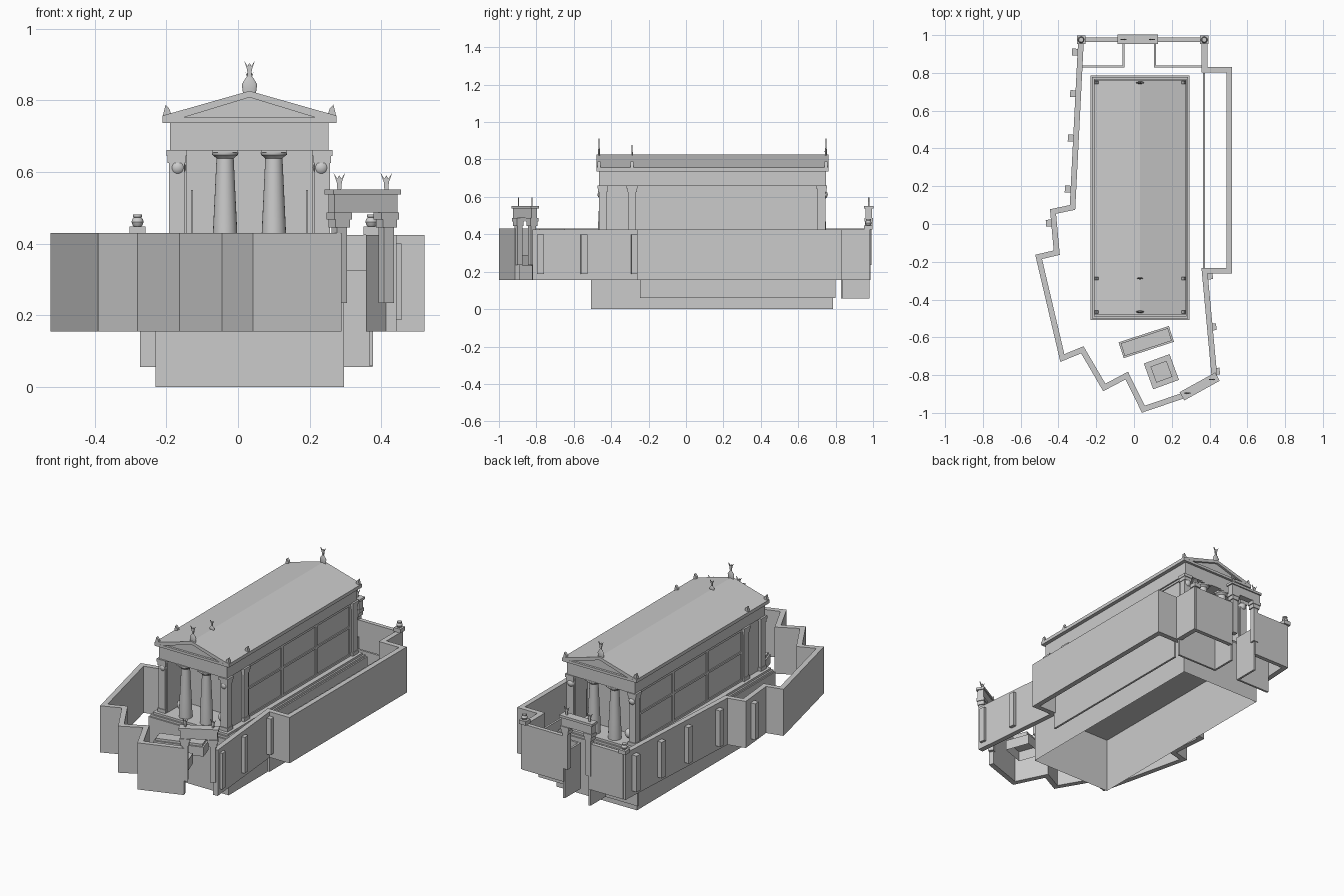
import bpy, bmesh, math
from mathutils import Vector, Matrix

if "Cube" in bpy.data.objects:
    bpy.data.objects.remove(bpy.data.objects["Cube"])

CX = 0.032      # temple axis
FLOOR = 0.35    # temple floor height


def finish(name, bm, smooth=False):
    bmesh.ops.recalc_face_normals(bm, faces=bm.faces)
    me = bpy.data.meshes.new(name)
    bm.to_mesh(me)
    bm.free()
    ob = bpy.data.objects.new(name, me)
    bpy.context.collection.objects.link(ob)
    if smooth:
        bpy.ops.object.select_all(action='DESELECT')
        ob.select_set(True)
        bpy.context.view_layer.objects.active = ob
        bpy.ops.object.shade_smooth_by_angle(angle=math.radians(35))
    return ob


def box(name, x0, x1, y0, y1, z0, z1, open_bottom=False):
    bm = bmesh.new()
    m = Matrix.Translation(((x0 + x1) / 2, (y0 + y1) / 2, (z0 + z1) / 2)) @ Matrix.Diagonal((x1 - x0, y1 - y0, z1 - z0, 1))
    bmesh.ops.create_cube(bm, size=1, matrix=m)
    if open_bottom:
        low = min(bm.faces, key=lambda f: f.calc_center_median().z)
        bmesh.ops.delete(bm, geom=[low], context='FACES_ONLY')
    return finish(name, bm)


def cbox(name, c, w, d, z0, z1, origin=(0, 0), ang=0, open_bottom=False):
    """Box centred at local c, turned by ang about origin."""
    ob = box(name, c[0] - w / 2, c[0] + w / 2, c[1] - d / 2, c[1] + d / 2, z0, z1, open_bottom)
    ob.matrix_world = Matrix.Translation((*origin, 0)) @ Matrix.Rotation(ang, 4, 'Z')
    return ob


def prism(name, prof, y0, y1):
    """Extrude an xz profile along y."""
    bm = bmesh.new()
    f = bm.faces.new([bm.verts.new((x, y0, z)) for x, z in prof])
    r = bmesh.ops.extrude_face_region(bm, geom=[f])
    bmesh.ops.translate(bm, vec=(0, y1 - y0, 0), verts=[v for v in r['geom'] if isinstance(v, bmesh.types.BMVert)])
    return finish(name, bm)


def lathe(name, prof, loc, n=24, flat=1.0):
    """Turned profile; flat squashes it along y."""
    bm = bmesh.new()
    ang = [2 * math.pi * i / n for i in range(n)]
    rings = [[bm.verts.new((loc[0] + r * math.cos(a), loc[1] + flat * r * math.sin(a), z)) for a in ang] for r, z in prof]
    for a, b in zip(rings, rings[1:]):
        for i in range(n):
            bm.faces.new((a[i], a[(i + 1) % n], b[(i + 1) % n], b[i]))
    bm.faces.new(rings[0])
    bm.faces.new(rings[-1])
    return finish(name, bm, True)


def ball(name, loc, r):
    bm = bmesh.new()
    bmesh.ops.create_uvsphere(bm, u_segments=20, v_segments=12, radius=r, matrix=Matrix.Translation(loc))
    return finish(name, bm, True)


def path_wall(name, pts, t, z0, z1):
    """Mitred wall; points give the outer face, thickness goes left."""
    p = [Vector(q) for q in pts]
    nrm = [Vector((-(b - a).y, (b - a).x)).normalized() for a, b in zip(p, p[1:])]
    inner = []
    for i, q in enumerate(p):
        a, b = nrm[max(i - 1, 0)], nrm[min(i, len(nrm) - 1)]
        inner.append(q + (a + b) * t / (1 + a.dot(b)))
    bm = bmesh.new()
    cols = [[bm.verts.new((v.x, v.y, z)) for v, z in ((o, z0), (o, z1), (n, z1), (n, z0))] for o, n in zip(p, inner)]
    for a, b in zip(cols, cols[1:]):
        for i in range(4):
            bm.faces.new((a[i], b[i], b[(i + 1) % 4], a[(i + 1) % 4]))
    bm.faces.new(cols[0])
    bm.faces.new(cols[-1])
    return finish(name, bm)


def palmette(name, x, y, z, h):
    """Thin fan of three leaves."""
    leaf = [(-0.11, 0), (0.11, 0), (0.15, 0.45), (0.34, 1.0), (0.12, 0.65), (0, 0.85), (-0.12, 0.65), (-0.34, 1.0), (-0.15, 0.45)]
    prism(name, [(x + a * h, z + b * h) for a, b in leaf], y - 0.003, y + 0.003)


# Podium shell with shallow steps, open underneath
box("podium", -0.23, 0.295, -0.508, 0.786, 0, 0.325, True)
for i in range(2):
    e = 0.255 - 0.01 * i
    box("step", CX - e, CX + e, -0.5 + 0.01 * i, 0.778 - 0.01 * i, 0.325 + 0.0125 * i, 0.3375 + 0.0125 * i, True)

# Temple hall: side walls with panel strips, corner pilasters, cross walls
for s in (-1, 1):
    a, b = sorted((CX + s * 0.175, CX + s * 0.21))
    box("side_wall", a, b, -0.455, 0.735, FLOOR, 0.66)
    a, b = sorted((CX + s * 0.205, CX + s * 0.216))
    for z in (FLOOR, 0.515, 0.645):
        box("wall_ledge", a, b, -0.27, 0.715, z, z + 0.012)
    for y in (-0.26, 0.06, 0.38, 0.695):
        box("wall_panel_strip", a, b, y - 0.008, y + 0.008, FLOOR, 0.65)
    for y in (-0.445, -0.288, 0.725):
        c = (CX + s * 0.203, y)
        cbox("pilaster", c, 0.044, 0.042, FLOOR, 0.635)
        cbox("pilaster_base", c, 0.052, 0.052, FLOOR, 0.37)
        cbox("pilaster_capital", c, 0.05, 0.05, 0.625, 0.645)
        cbox("pilaster_abacus", c, 0.058, 0.058, 0.645, 0.662)
    for y in (-0.45, 0.735):
        ball("capital_scroll", (CX + s * 0.2, y, 0.612), 0.023)
for y0, y1, f in ((-0.29, -0.265, -0.315), (0.60, 0.625, 0.65)):
    box("cross_wall", CX - 0.18, CX + 0.18, y0, y1, FLOOR, 0.66)
    for s in (-1, 1):
        cbox("porch_pole", (CX + s * 0.16, f), 0.005, 0.005, FLOOR, 0.55)

# Porch columns and orbs
shaft = [(0.036, FLOOR), (0.0355, 0.39), (0.033, 0.45), (0.024, 0.638), (0.027, 0.641), (0.036, 0.648), (0.037, 0.654)]
for y in (-0.437, 0.715):
    for x in (-0.036, 0.10):
        lathe("porch_column", shaft, (x, y))
        cbox("column_abacus", (x, y), 0.07, 0.07, 0.654, 0.662)
for y in (-0.375, 0.67):
    for s in (-1, 1):
        ball("porch_orb", (CX + s * 0.135, y, FLOOR + 0.028), 0.028)

# Entablature, cornice, roof and gables
box("entablature", CX - 0.221, CX + 0.221, -0.465, 0.748, 0.66, 0.737)
box("cornice", CX - 0.243, CX + 0.243, -0.478, 0.762, 0.737, 0.752)
prism("roof", [(CX - 0.243, 0.752), (CX + 0.243, 0.752), (CX + 0.243, 0.757), (CX, 0.826), (CX - 0.243, 0.757)], -0.465, 0.749)
for y0, y1 in ((-0.478, -0.465), (0.749, 0.762)):
    for s in (-1, 1):
        prism("raking_cornice", [(CX + s * 0.243, 0.752), (CX + s * 0.182, 0.7525), (CX, 0.808),
                                 (CX, 0.826), (CX + s * 0.243, 0.757)], y0, y1)

# Roof ornaments
urn = [(0.018, 0), (0.02, 0.012), (0.021, 0.025), (0.012, 0.04), (0.006, 0.048), (0.007, 0.056)]
for y, k in ((-0.465, 1), (-0.288, 0.55), (0.748, 1)):
    lathe("ridge_urn", [(r * k ** 0.5, 0.82 + z * k) for r, z in urn], (CX, y), 16, 0.3)
    palmette("ridge_palmette", CX, y, 0.82 + 0.046 * k, 0.045 * k ** 0.5)
    for s in (-1, 1):
        x = CX + s * 0.236
        prism("eave_palmette", [(x + s * 0.006, 0.755), (x - s * 0.002, 0.788), (x - s * 0.012, 0.777), (x - s * 0.02, 0.755)],
              y - 0.008, y + 0.008)

# Boundary walls
W0, W1, T = 0.155, 0.43, 0.03
path_wall("left_boundary", [(-0.295, 0.985), (-0.34, 0.1), (-0.445, 0.078), (-0.425, -0.14), (-0.523, -0.163), (-0.39, -0.73),
                            (-0.28, -0.685), (-0.163, -0.885), (-0.045, -0.823), (0.042, -0.999), (0.288, -0.915)], T, W0, W1)
path_wall("right_boundary", [(0.442, -0.82), (0.39, -0.262), (0.52, -0.262), (0.52, 0.832), (0.388, 0.832), (0.388, 0.985)],
          T, W0, 0.425)
box("rear_boundary_left", -0.28, -0.055, 0.963, 0.987, W0, 0.425)
box("rear_boundary_right", 0.11, 0.375, 0.963, 0.987, W0, 0.425)

# Thin retaining walls
box("side_retaining_wall", 0.365, 0.377, -0.246, 0.80, 0.06, 0.327)
for a, b, c in ((-0.273, -0.05, -0.062), (0.105, 0.375, 0.105)):
    box("rear_retaining_wall", a, b, 0.828, 0.84, 0.056, 0.327)
    box("rear_retaining_return", c, c + 0.012, 0.84, 0.98, 0.056, 0.327)

# Buttresses outside the boundary
for x, y, a in ((-0.312, 0.91, -3), (-0.322, 0.69, -3), (-0.334, 0.455, -3), (-0.35, 0.185, -3), (-0.45, 0.005, 5),
                (0.401, -0.275, 6), (0.42, -0.545, 6), (0.438, -0.78, 6)):
    cbox("buttress", (0, 0), 0.032, 0.036, 0.187, 0.40, (x, y), math.radians(a))

# Rear corner urns
for x in (-0.28, 0.372):
    cbox("urn_plinth", (x, 0.975), 0.044, 0.044, 0.425, 0.448)
    lathe("corner_urn", [(0.009, 0.446), (0.014, 0.452), (0.017, 0.461), (0.014, 0.47), (0.01, 0.473), (0.013, 0.475), (0.013, 0.481)],
          (x, 0.975), 16)


def gateway(origin, ang):
    for s in (-1, 1):
        x = s * 0.075
        cbox("gate_post", (x, 0), 0.032, 0.03, 0.235, 0.47, origin, ang)
        cbox("gate_capital", (x, 0), 0.045, 0.04, 0.445, 0.468, origin, ang)
        cbox("gate_abacus", (x, 0), 0.056, 0.046, 0.468, 0.487, origin, ang)
        p = Matrix.Rotation(ang, 2) @ Vector((x, 0)) + Vector(origin)
        palmette("gate_palmette", p.x, p.y, 0.55, 0.048)
    cbox("gate_lintel", (0, 0), 0.2, 0.036, 0.487, 0.537, origin, ang)
    cbox("gate_cornice", (0, 0), 0.215, 0.05, 0.537, 0.551, origin, ang)


# Front and rear gateways
gateway((0.348, -0.86), math.radians(29))
gateway((0.02, 0.977), 0)

# Forecourt altar and bench, open underneath
base, turn = (0.145, -0.782), math.radians(20)
cbox("altar_base", (0, 0), 0.145, 0.145, 0.23, 0.29, base, turn, True)
cbox("altar_top", (0, 0), 0.09, 0.09, 0.29, 0.33, base, turn)
bench, turn = (0.065, -0.625), math.radians(18)
cbox("bench_block", (0, 0), 0.28, 0.088, 0.25, 0.305, bench, turn, True)
cbox("bench_top", (0, 0), 0.262, 0.07, 0.305, 0.318, bench, turn)
